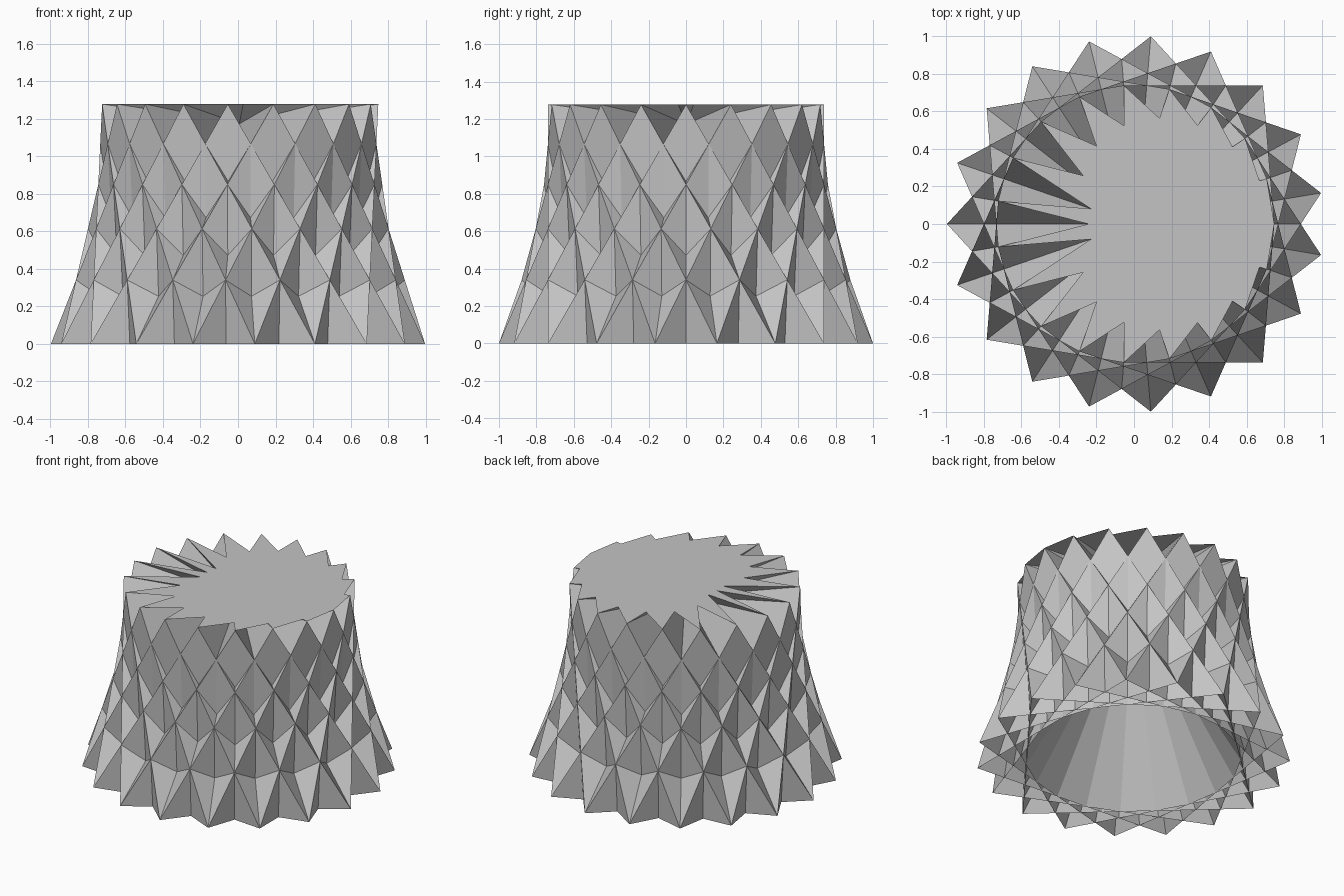
import bpy, math

if "Cube" in bpy.data.objects:
    bpy.data.objects.remove(bpy.data.objects["Cube"])

# Star-shaped cuploid: 19 squares and 19 triangles under a star cap, open below
N = 19
STEP = 2 * math.pi / N
R = 1 / math.cos(STEP / 4)                       # base points radius
EDGE = 2 * R * math.sin(5 * STEP / 2)            # shared edge length
R_TOP = EDGE / (2 * math.sin(5 * STEP))          # cap points radius
RUN = R * math.cos(5 * STEP / 2) - R_TOP * math.cos(5 * STEP)
H = math.sqrt(EDGE ** 2 - RUN ** 2)
SHIFT = R * (1 - math.cos(STEP / 2)) / 2         # centres the odd star on x


def ring(radius, z, offset):
    return [(radius * math.cos((k + offset) * STEP) + SHIFT,
             radius * math.sin((k + offset) * STEP), z) for k in range(N)]


def base(k):
    return k % N


def top(k):
    return N + k % N


grey = bpy.data.materials.new("grey")
grey.diffuse_color = (0.55, 0.55, 0.55, 1)
grey.use_nodes = True
grey.node_tree.nodes["Principled BSDF"].inputs["Base Color"].default_value = grey.diffuse_color
points = ring(R, 0, 0.5) + ring(R_TOP, H, 0)


def add_part(name, faces):
    mesh = bpy.data.meshes.new(name)
    mesh.from_pydata(points, [], faces)
    mesh.materials.append(grey)
    obj = bpy.data.objects.new(name, mesh)
    bpy.context.collection.objects.link(obj)


# Upright triangles (apex on the cap) and slanted crossing squares
add_part("side_triangles", [(base(k - 3), base(k + 2), top(k)) for k in range(N)])
add_part("side_squares", [(base(k - 3), base(k + 2), top(k + 5), top(k - 5))
                          for k in range(N)])

# Star cap, filled as a fan from its right-hand point
add_part("star_cap", [(top(0), top(k), top(k + 10)) if k < 10 and k % N
                      else (top(0), top(k + 10), top(k))
                      for k in range(1, N) if (k + 10) % N])
for obj in bpy.data.objects:
    # Cap faces all look up
    if obj.name == "star_cap":
        for p in obj.data.polygons:
            if p.normal.z < 0:
                p.flip()
    # Drop the unused points of the other parts
    mesh = obj.data
    import bmesh
    bm = bmesh.new()
    bm.from_mesh(mesh)
    bmesh.ops.delete(bm, geom=[v for v in bm.verts if not v.link_faces], context='VERTS')
    bm.to_mesh(mesh)
    bm.free()
